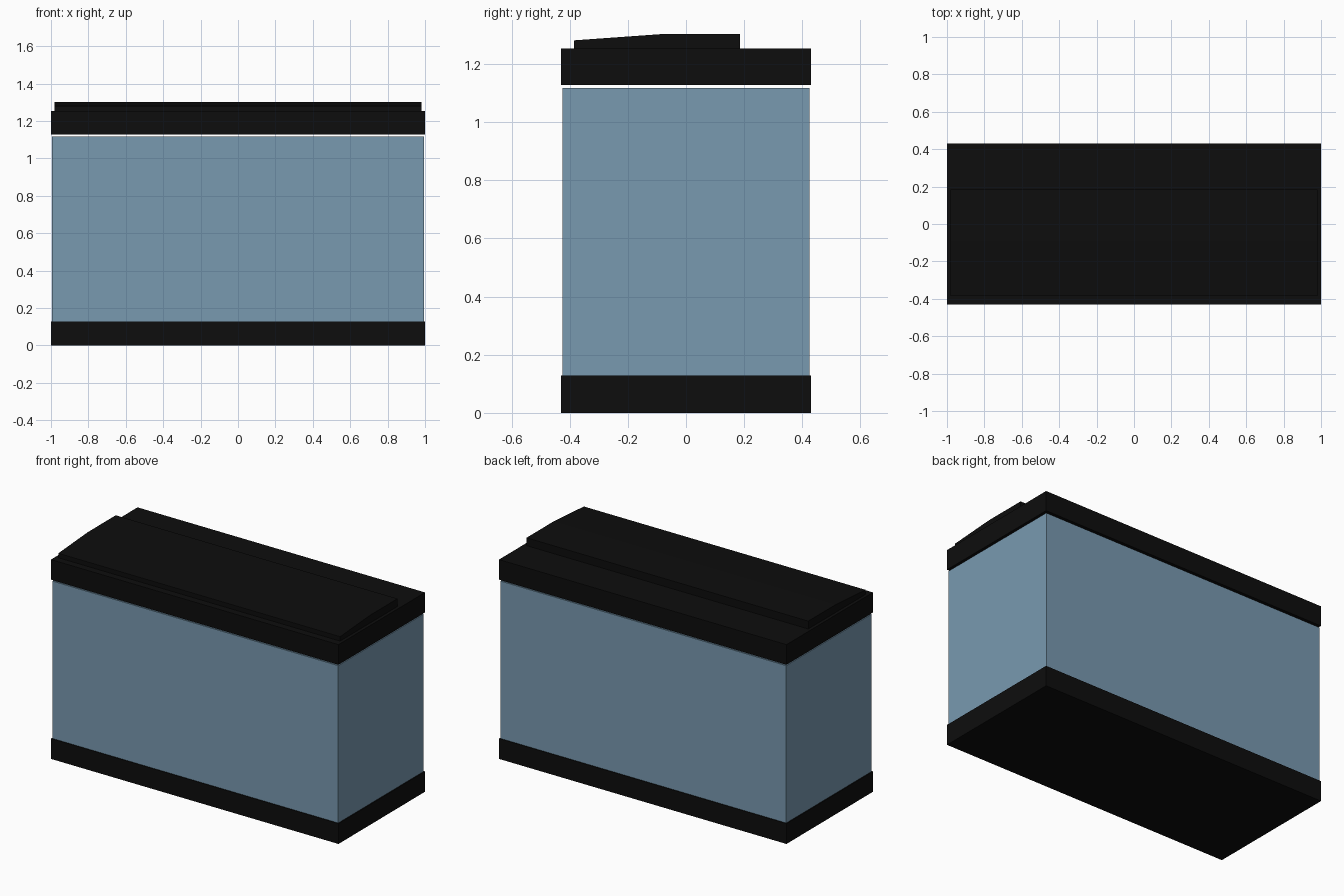
import bpy

if "Cube" in bpy.data.objects:
    bpy.data.objects.remove(bpy.data.objects["Cube"])


def material(name, rgb):
    m = bpy.data.materials.new(name)
    m.diffuse_color = (*rgb, 1.0)
    m.use_nodes = True
    m.node_tree.nodes["Principled BSDF"].inputs["Base Color"].default_value = m.diffuse_color
    return m


BLACK = material("black_plastic", (0.004, 0.004, 0.004))
GLASS = material("blue_glass", (0.19, 0.32, 0.435))


def extrude_x(name, profile, half, mat):
    """Extrude a closed (y, z) profile symmetrically along x."""
    n = len(profile)
    verts = [(x, y, z) for x in (-half, half) for y, z in profile]
    faces = [tuple(reversed(range(n))), tuple(range(n, 2 * n))]
    faces += [(i, (i + 1) % n, (i + 1) % n + n, i + n) for i in range(n)]
    mesh = bpy.data.meshes.new(name)
    mesh.from_pydata(verts, [], faces)
    mesh.materials.append(mat)
    obj = bpy.data.objects.new(name, mesh)
    bpy.context.collection.objects.link(obj)
    return obj


def box(name, hx, y0, y1, z0, z1, mat, cx=0.0):
    obj = extrude_x(name, [(y0, z0), (y1, z0), (y1, z1), (y0, z1)], hx, mat)
    obj.location.x = cx
    return obj


# Rims around the bottom and the top of the tank
box("bottom_rim", 1.0, -0.43, 0.43, 0.0, 0.128, BLACK)
box("top_rim", 1.0, -0.43, 0.43, 1.127, 1.253, BLACK)

# Four glass panes, stopping just short of the top rim
T, Z0, Z1 = 0.01, 0.12, 1.117
box("front_pane", 0.994, -0.424, -0.424 + T, Z0, Z1, GLASS)
box("back_pane", 0.994, 0.424 - T, 0.424, Z0, Z1, GLASS)
for side, s in (("left", -1), ("right", 1)):
    box(side + "_pane", T / 2, -0.424 + T, 0.424 - T, Z0, Z1, GLASS,
        cx=s * (0.994 - T / 2))

# Raised lid with a sloping front part
extrude_x("lid", [(-0.385, 1.25), (0.185, 1.25), (0.185, 1.302),
                  (-0.09, 1.302), (-0.385, 1.281)], 0.98, BLACK)
